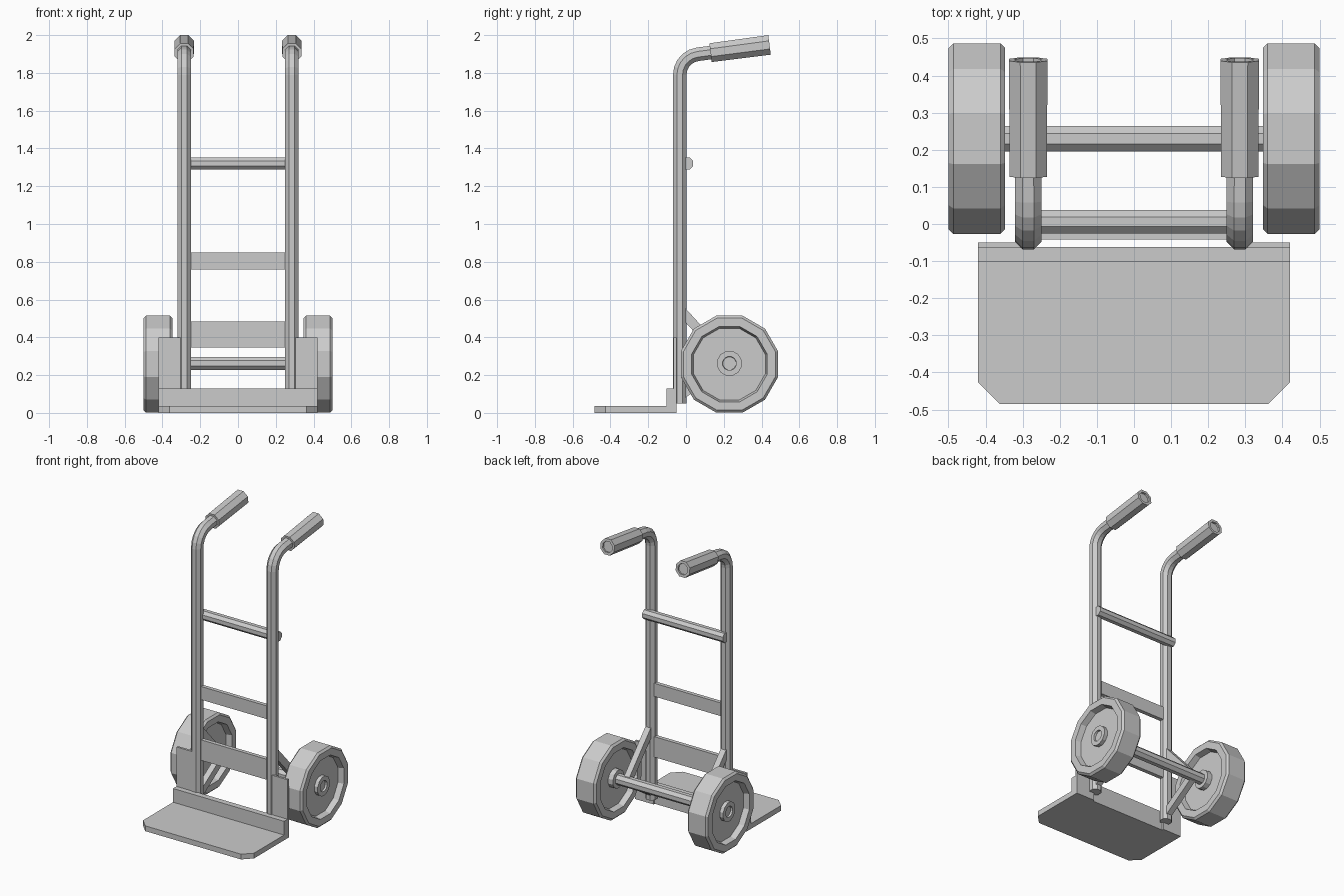
import bpy, bmesh
from math import cos, sin, tan, pi, radians
from mathutils import Vector

if "Cube" in bpy.data.objects:
    bpy.data.objects.remove(bpy.data.objects["Cube"])


def finish(bm, name):
    bmesh.ops.recalc_face_normals(bm, faces=bm.faces)
    me = bpy.data.meshes.new(name)
    bm.to_mesh(me)
    bm.free()
    ob = bpy.data.objects.new(name, me)
    bpy.context.collection.objects.link(ob)
    return ob


def mirror(ob):
    m = ob.modifiers.new("mirror", 'MIRROR')
    m.use_mirror_merge = False
    c = bpy.data.objects.get("mirror_centre")
    if not c:
        c = bpy.data.objects.new("mirror_centre", None)
        c.hide_render = True
        bpy.context.collection.objects.link(c)
    m.mirror_object = c
    return ob


def box(name, x0, x1, y0, y1, z0, z1):
    bm = bmesh.new()
    bmesh.ops.create_cube(bm, size=1)
    for v in bm.verts:
        v.co = ((x0 + x1) / 2 + v.co.x * (x1 - x0),
                (y0 + y1) / 2 + v.co.y * (y1 - y0),
                (z0 + z1) / 2 + v.co.z * (z1 - z0))
    return finish(bm, name)


def lathe_x(name, profile, y, z, n, closed=False):
    """Turn (x, apothem) points around an axis parallel to x."""
    bm = bmesh.new()
    rings = []
    for x, r in profile:
        r /= cos(pi / n)
        rings.append([bm.verts.new((x, y + r * cos((k + .5) * 2 * pi / n),
                                    z + r * sin((k + .5) * 2 * pi / n))) for k in range(n)])
    pairs = list(zip(rings, rings[1:]))
    if closed:
        pairs.append((rings[-1], rings[0]))
    else:
        bm.faces.new(rings[0])
        bm.faces.new(rings[-1])
    for a, b in pairs:
        for k in range(n):
            j = (k + 1) % n
            bm.faces.new((a[k], a[j], b[j], b[k]))
    return finish(bm, name)


def sweep(name, x, stations, n=8):
    """Tube through (y, z, apothem, tilt) stations; tilt is the path angle."""
    bm = bmesh.new()
    rings = []
    for y, z, r, t in stations:
        r /= cos(pi / n)
        side = Vector((0, -sin(t), cos(t)))
        ring = []
        for k in range(n):
            a = (k + .5) * 2 * pi / n
            ring.append(bm.verts.new(Vector((x + r * cos(a), y, z)) + side * r * sin(a)))
        rings.append(ring)
    for a, b in zip(rings, rings[1:]):
        for k in range(n):
            j = (k + 1) % n
            bm.faces.new((a[k], a[j], b[j], b[k]))
    bm.faces.new(rings[0])
    bm.faces.new(rings[-1])
    return finish(bm, name)


def prism(name, outline, to3d, offset):
    """Extrude a flat outline by an offset vector."""
    bm = bmesh.new()
    f = bm.faces.new([bm.verts.new(to3d(*p)) for p in outline])
    g = bmesh.ops.extrude_face_region(bm, geom=[f])["geom"]
    bmesh.ops.translate(bm, vec=offset, verts=[v for v in g if isinstance(v, bmesh.types.BMVert)])
    return finish(bm, name)


RX, RY, R = 0.285, -0.033, 0.036
TILT = radians(7.5)

# side rails with bent handles
bend = 0.1095
path = [(RY, 0.05, R, pi / 2)]
for i in range(6):
    t = pi / 2 + (TILT - pi / 2) * i / 5
    path.append((RY + bend - bend * sin(t), 1.79 + bend * cos(t), R, t))
gy, gz, gl = 0.13, 1.907, 0.315
dy, dz = cos(TILT), sin(TILT)
path.append((gy + (gl - .012) * dy, gz + (gl - .012) * dz, R - .001, TILT))
mirror(sweep("side_rail", RX, path))

# hand grips, open at the rear end
grip = [(0, .05), (gl, .052), (gl, .035), (gl - .015, .035)]
mirror(sweep("hand_grip", RX, [(gy + d * dy, gz + d * dz, r, TILT) for d, r in grip]))

# cross members
lathe_x("upper_cross_bar", [(-.305, .032), (.305, .032)], .006, 1.32, 8)
box("middle_cross_plate", -.27, .27, -.042, -.015, .76, .85)
box("lower_cross_plate", -.27, .27, -.042, -.015, .345, .485)

# toe plate with clipped corners and upright lip
prism("toe_plate",
      [(-.42, -.065), (-.42, -.427), (-.362, -.485), (.362, -.485), (.42, -.427), (.42, -.065)],
      lambda x, y: (x, y, 0), (0, 0, .036))
box("toe_plate_lip", -.42, .42, -.102, -.062, 0, .13)
mirror(box("side_plate", .28, .42, -.065, -.05, .0, .40))

# axle and V shaped brackets
AY, AZ = 0.23, 0.262
lathe_x("axle", [(-.47, .034), (.47, .034)], AY, AZ, 8)
for name, y, z in (("upper_strut", -.02, .535), ("lower_strut", -.02, .10)):
    a, b = Vector((y, z)), Vector((AY, AZ))
    d = (b - a).normalized()
    w = Vector((-d.y, d.x)) * .025
    mirror(prism(name, [a - w, b - w, b + w, a + w],
                 lambda u, v: (.265, u, v), (.04, 0, 0)))

# wheels: tyre with dished disc, and hub
WZ = 0.258
tyre = [(.385, 0.03), (.385, .19), (.347, .2), (.347, .244), (.36, .257),
        (.487, .257), (.5, .244), (.5, .2), (.462, .19), (.462, .03)]
mirror(lathe_x("wheel", tyre, AY, WZ, 12, closed=True))
hub = [(.35, .03), (.35, .06), (.488, .065), (.488, .036), (.475, .034), (.475, .03)]
mirror(lathe_x("wheel_hub", hub, AY, AZ, 12))
